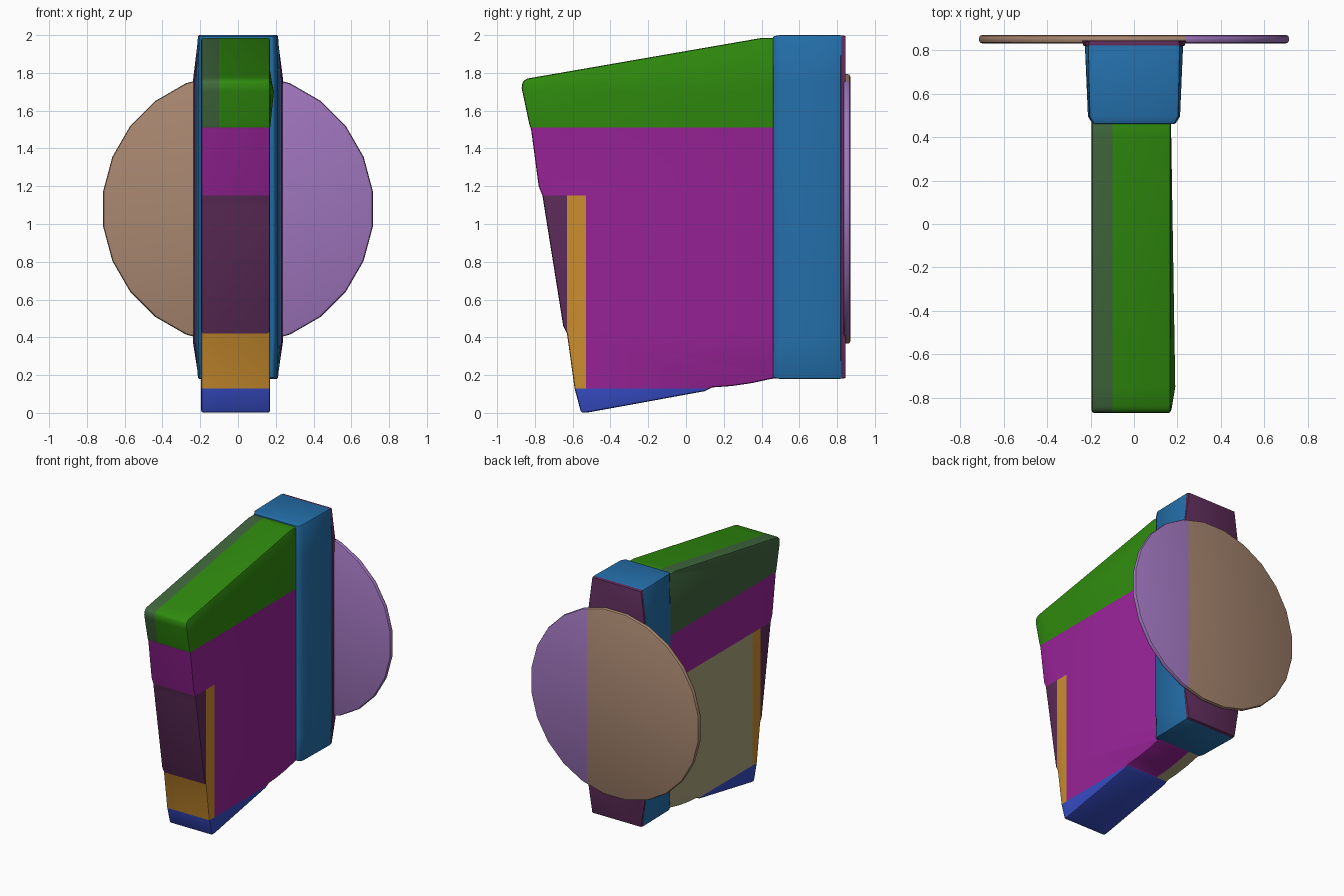
import bpy, bmesh, math
from mathutils import Vector

cube = bpy.data.objects.get("Cube")
if cube:
    bpy.data.objects.remove(cube, do_unlink=True)


def make_material(name, rgb):
    """Flat material from 0-255 display values, stored as linear."""
    lin = [((c / 255 + 0.055) / 1.055) ** 2.4 if c > 10 else c / 255 / 12.92 for c in rgb]
    m = bpy.data.materials.new(name)
    m.use_nodes = True
    m.diffuse_color = (*lin, 1)
    bsdf = m.node_tree.nodes["Principled BSDF"]
    bsdf.inputs["Base Color"].default_value = (*lin, 1)
    bsdf.inputs["Roughness"].default_value = 0.6
    return m


MATS = {n: make_material(n, c) for n, c in {
    "green": (47, 138, 14),
    "dark green": (64, 104, 62),
    "magenta": (152, 35, 152),
    "dark plum": (94, 44, 90),
    "orange": (203, 142, 47),
    "blue": (54, 76, 196),
    "steel blue": (36, 111, 170),
    "tan": (168, 135, 112),
    "lavender": (160, 118, 190),
    "khaki": (172, 163, 125)}.items()}


def loft(sections):
    """Closed solid through matching rings of points."""
    bm = bmesh.new()
    rings = [[bm.verts.new(p) for p in s] for s in sections]
    n = len(rings[0])
    for a, b in zip(rings, rings[1:]):
        for i in range(n):
            bm.faces.new((a[i], a[(i + 1) % n], b[(i + 1) % n], b[i]))
    bm.faces.new(rings[0][::-1])
    bm.faces.new(rings[-1])
    bmesh.ops.recalc_face_normals(bm, faces=bm.faces)
    return bm


def round_edges(bm, width, min_angle=40):
    sharp = [e for e in bm.edges if e.calc_face_angle(0) > math.radians(min_angle)]
    bmesh.ops.bevel(bm, geom=sharp, offset=width, segments=2, profile=0.5,
                    affect='EDGES', clamp_overlap=True)


def cut(bm, point, normal):
    bmesh.ops.bisect_plane(bm, geom=bm.verts[:] + bm.edges[:] + bm.faces[:],
                           dist=1e-5, plane_co=point, plane_no=normal)


def finish(bm, name, colours, rule=None):
    if rule:
        for f in bm.faces:
            f.material_index = colours.index(rule(f))
    bmesh.ops.recalc_face_normals(bm, faces=bm.faces)
    me = bpy.data.meshes.new(name)
    bm.to_mesh(me)
    bm.free()
    for c in colours:
        me.materials.append(MATS[c])
    ob = bpy.data.objects.new(name, me)
    bpy.context.collection.objects.link(ob)
    bpy.ops.object.select_all(action='DESELECT')
    ob.select_set(True)
    bpy.context.view_layer.objects.active = ob
    bpy.ops.object.shade_smooth_by_angle(angle=math.radians(30))


# Main body: side profile (y, z) extruded across x
profile = [(-0.555, 0.0), (-0.59, 0.13), (-0.63, 0.42), (-0.65, 0.46),
           (-0.76, 1.15), (-0.78, 1.20), (-0.82, 1.50), (-0.83, 1.53),
           (-0.87, 1.72), (-0.865, 1.755), (-0.84, 1.77), (0.40, 1.985),
           (0.50, 1.985), (0.50, 0.185), (0.45, 0.18), (0.35, 0.158),
           (0.24, 0.142), (0.14, 0.135), (0.10, 0.115), (-0.515, 0.003)]
body = loft([[(x, y, z) for y, z in profile] for x in (-0.195, 0.17)])
round_edges(body, 0.012)
for z in (0.13, 0.42, 1.15, 1.51, 1.70):
    cut(body, (0, 0, z), (0, 0, 1))
for y in (-0.75, -0.63, -0.53):
    cut(body, (0, y, 0), (0, 1, 0))
cut(body, (-0.1, 0, 0), (1, 0, 0))

# Slight swelling on the left flank of the upper section
for v in body.verts:
    if v.co.x > 0.16 and abs(v.co.z - 1.70) < 0.005:
        y = v.co.y
        v.co.x += 0.02 * max(0, min((0.46 - y) / 1.21, (y + 0.87) / 0.12))


def body_colour(f):
    x, y, z = f.calc_center_median()
    if z > 1.51:
        return "dark green" if x < -0.1 else "green"
    if z < 0.13:
        return "blue"
    if z < 1.15:
        if y < -0.63 and z > 0.42:
            return "dark plum"
        if y < -0.53:
            return "orange"
        if x < -0.1:
            return "khaki"
    return "magenta"


finish(body, "body", ["green", "dark green", "magenta", "dark plum",
                      "orange", "blue", "khaki"], body_colour)


def hexagon(y, end, mid, inset=0.0):
    """Tall six-sided section at depth y, widest over the middle."""
    top, bot = 2.0 - inset, 0.18 + inset
    return [(end, y, bot), (mid, y, 0.38), (mid, y, 1.76), (end, y, top),
            (-end, y, top), (-mid, y, 1.76), (-mid, y, 0.38), (-end, y, bot)]


# Rear housing, chamfered at its front
housing = loft([hexagon(0.46, 0.185, 0.19, 0.006), hexagon(0.495, 0.205, 0.212),
                hexagon(0.825, 0.212, 0.226)])
round_edges(housing, 0.008)
finish(housing, "rear_housing", ["steel blue"])

# Back plate
plate = loft([hexagon(0.818, 0.210, 0.232), hexagon(0.845, 0.208, 0.240, 0.004)])
round_edges(plate, 0.006)
finish(plate, "back_plate", ["dark plum"])

# Disc behind the plate, split into two colours
SIDES = 24
angles = [(i + 0.5) * 2 * math.pi / SIDES for i in range(SIDES)]
disc = loft([[(0.72 * math.cos(a), y, 1.08 + 0.72 * math.sin(a)) for a in angles]
             for y in (0.832, 0.87)])
round_edges(disc, 0.014)
cut(disc, (0.235, 0, 0), (1, 0, 0))
finish(disc, "rear_disc", ["tan", "lavender"],
       lambda f: "lavender" if f.calc_center_median().x > 0.235 else "tan")
